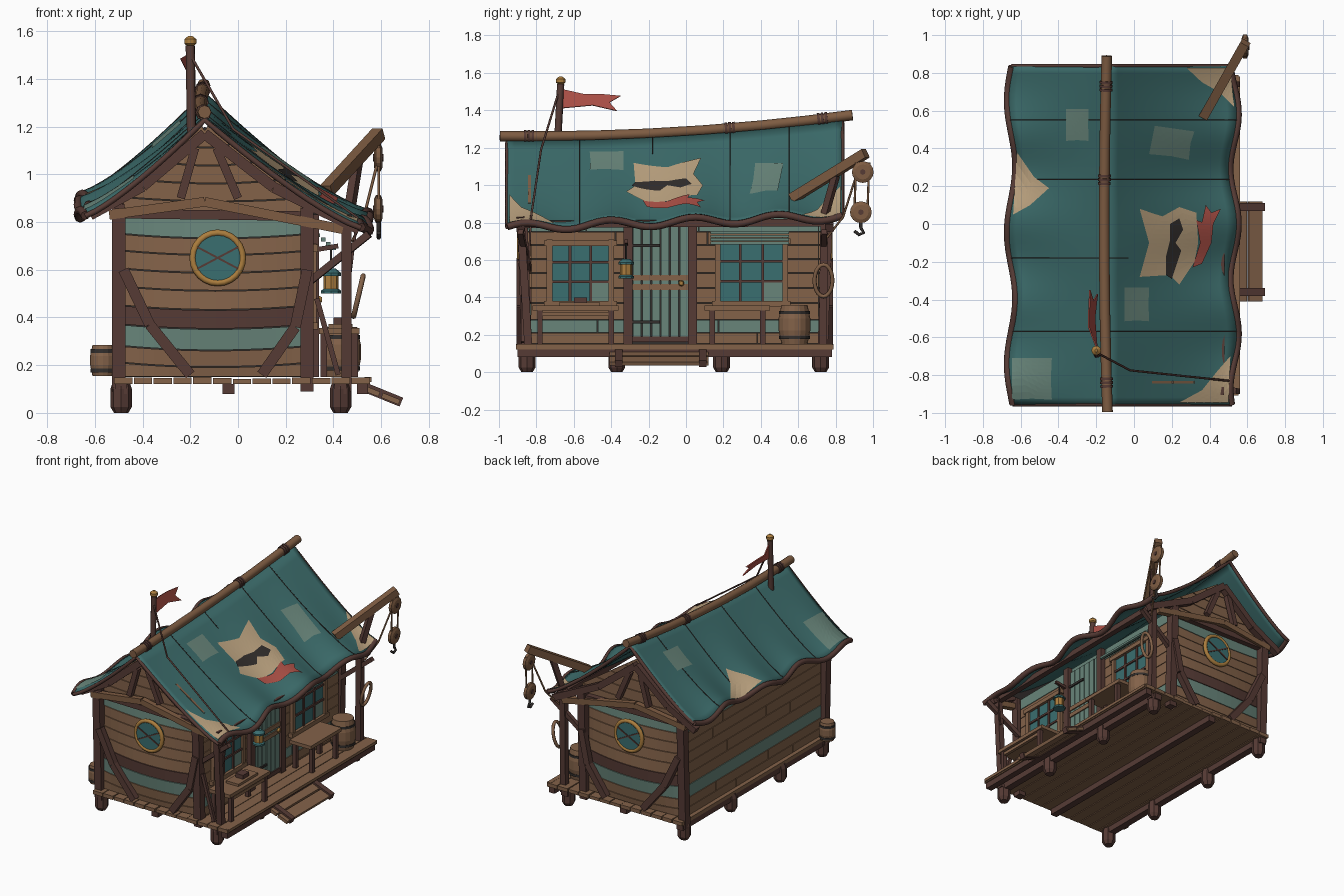
import bpy, bmesh, math, random
from mathutils import Vector as V

random.seed(4)
old = bpy.data.objects.get("Cube")
if old:
    bpy.data.objects.remove(old)


def material(name, *rgb):
    lin = [(c / 255 / 12.92 if c < 11 else ((c / 255 + .055) / 1.055) ** 2.4) for c in rgb] + [1]
    m = bpy.data.materials.new(name)
    m.use_nodes = True
    m.diffuse_color = lin
    m.node_tree.nodes["Principled BSDF"].inputs["Base Color"].default_value = lin
    return m


WOOD, DARK = material("plank wood", 131, 98, 73), material("dark timber", 86, 59, 53)
TEAL, GREEN = material("teal cloth", 60, 108, 107), material("faded green", 104, 133, 122)
TAN, RED = material("tan canvas", 188, 163, 128), material("red cloth", 172, 80, 70)
GLASS, GOLD = material("blue glass", 58, 110, 112), material("brass", 172, 126, 62)
BLACK, POLE = material("dark seam", 50, 46, 44), material("brown pole wood", 126, 92, 66)


def obj_from(name, bm, mat, smooth=False):
    bmesh.ops.recalc_face_normals(bm, faces=bm.faces)
    me = bpy.data.meshes.new(name)
    bm.to_mesh(me)
    bm.free()
    me.materials.append(mat)
    for p in me.polygons:
        p.use_smooth = smooth
    o = bpy.data.objects.new(name, me)
    bpy.context.collection.objects.link(o)
    return o


def box(name, x, y, z, mat):
    """Box from (low, high) pairs."""
    bm = bmesh.new()
    bmesh.ops.create_cube(bm, size=1)
    for v in bm.verts:
        v.co = [sum(r) / 2 + c * (r[1] - r[0]) for r, c in zip((x, y, z), v.co)]
    return obj_from(name, bm, mat)


def beam(name, a, b, mat, w=.05, d=None):
    """Square timber between two points."""
    a, b = V(a), V(b)
    bm = bmesh.new()
    bmesh.ops.create_cube(bm, size=1)
    for v in bm.verts:
        v.co = (v.co.x * w, v.co.y * (d or w), v.co.z * (b - a).length)
    o = obj_from(name, bm, mat)
    o.location, o.rotation_mode = (a + b) / 2, 'QUATERNION'
    o.rotation_quaternion = (b - a).to_track_quat('Z', 'Y')
    return o


def tube(name, pts, r, mat, closed=False):
    cu = bpy.data.curves.new(name, 'CURVE')
    cu.dimensions, cu.bevel_depth, cu.bevel_resolution, cu.use_fill_caps = '3D', r, 2, True
    s = cu.splines.new('POLY')
    s.points.add(len(pts) - 1)
    for p, q in zip(s.points, pts):
        p.co = (*q, 1)
    s.use_cyclic_u = closed
    cu.materials.append(mat)
    o = bpy.data.objects.new(name, cu)
    bpy.context.collection.objects.link(o)
    return o


def lathe(name, at, profile, mat, axis='Z', n=16):
    """Solid of revolution; profile holds (radius, height) pairs."""
    bm = bmesh.new()
    rings = [[bm.verts.new((r * math.cos(k * math.tau / n), r * math.sin(k * math.tau / n), h))
              for k in range(n)] for r, h in profile]
    for a, b in zip(rings, rings[1:]):
        for k in range(n):
            bm.faces.new((a[k], a[k - 1], b[k - 1], b[k]))
    bm.faces.new(rings[0])
    bm.faces.new(rings[-1])
    o = obj_from(name, bm, mat)
    o.location = at
    o.rotation_euler = {'Z': (0, 0, 0), 'X': (0, math.pi / 2, 0), 'Y': (math.pi / 2, 0, 0)}[axis]
    return o


# Sagging cloth roof, described by one height function
RIDGE, Y0, Y1 = -.14, -.955, .835


def eave_x(right, y):
    return .53 + .022 * math.cos(10.8 * y) if right else -.648 - .022 * math.cos(9 * y + .4)


def ridge_z(y):
    return 1.24 + .04 * (y + .8) ** 2


def roof_z(x, y):
    right = x > RIDGE
    t = min(1.05, (x - RIDGE) / (eave_x(right, y) - RIDGE))
    k = (y - Y0) / (Y1 - Y0)
    low = (.785 + .06 * k if right else .835 + .09 * k) + .022 * math.sin(14 * y + 1) * t
    return low + (ridge_z(y) - low) * max(0, 1 - t) ** 1.22


def on_roof(t, y, lift=0):
    x = RIDGE + abs(t) * (eave_x(t > 0, y) - RIDGE)
    return V((x, y, roof_z(x, y) + lift))


ts = [i / 12 for i in range(-12, 13)]
ys = [Y0 + (Y1 - Y0) * j / 48 for j in range(49)]
bm = bmesh.new()
grid = [[bm.verts.new(on_roof(t, y)) for y in ys] for t in ts]
for a, b in zip(grid, grid[1:]):
    for j in range(48):
        bm.faces.new((a[j], b[j], b[j + 1], a[j + 1]))
roof = obj_from("cloth_roof", bm, TEAL, True)
thick = roof.modifiers.new("thickness", 'SOLIDIFY')
thick.thickness, thick.offset = .02, -1
for side in (-1, 1):
    tube("eave_roll", [on_roof(side, y, -.012) for y in ys], .019, DARK)
for y in (Y0, Y1):
    tube("roof_end_hem", [on_roof(t, y, -.014) for t in ts], .012, DARK)
for y, end in ((-.57, 1), (-.18, .2), (.235, 1), (.55, 1)):
    tube("roof_seam", [on_roof(t, y) for t in ts if t <= end], .003, BLACK)


def patch(name, pts, mat, lift=.006):
    """Flat outline draped over the roof."""
    bm = bmesh.new()
    f = bm.faces.new([bm.verts.new((x, y, 0)) for x, y in pts])
    bmesh.ops.triangulate(bm, faces=[f])
    bmesh.ops.subdivide_edges(bm, edges=bm.edges[:], cuts=5, use_grid_fill=True)
    for v in bm.verts:
        v.co.z = roof_z(v.co.x, v.co.y) + lift
    return obj_from(name, bm, mat)


for x, y, w, h, skew in ((-.3, .525, .06, .085, 0), (.2, .43, .105, .075, .015), (.015, -.425, .065, .09, 0),
                         (-.54, -.82, .105, .11, 0)):
    patch("sewn_patch", [(x - w - skew, y - h + skew), (x, y - h * .95), (x + w - skew, y - h - skew), (x + w * .95, y),
                         (x + w + skew, y + h - skew), (x - w + skew, y + h + skew)], GREEN)
patch("left_canvas_patch", [(-.62, .38), (-.53, .25), (-.45, .19), (-.55, .1), (-.64, .05)], TAN)
patch("back_canvas_patch", [(.28, .825), (.51, .825), (.53, .62), (.45, .7), (.36, .75)], TAN)
patch("front_canvas_patch", [(.24, -.945), (.5, -.945), (.51, -.7), (.44, -.78), (.36, -.88)], TAN)
patch("ragged_canvas", [(.03, .08), (.15, .04), (.24, .09), (.33, .06), (.34, -.1), (.32, -.2),
                        (.24, -.32), (.19, -.27), (.03, -.28), (.08, -.1)], TAN)
patch("dark_band", [(.17, -.27), (.2, -.29), (.23, -.2), (.25, -.14), (.22, -.1), (.26, -.03), (.24, .03),
                    (.19, 0), (.19, -.09), (.17, -.17)], BLACK, .011)
patch("red_scarf", [(.31, -.23), (.36, -.21), (.41, -.1), (.42, 0), (.46, .08), (.41, .06), (.38, .1),
                    (.36, .01), (.33, .02), (.35, -.1)], RED, .011)


# Bowed ridge pole with rope wraps
def on_pole(y):
    return RIDGE - .018 * (1 - y * y), y, ridge_z(y) + .02


tube("ridge_pole", [on_pole(y) for y in (-.995, -.8, -.5, -.2, .1, .4, .65, .89)], .028, POLE)
for y in (-.84, .235, .73):
    for k in (-.02, 0, .02):
        tube("ridge_rope", [on_pole(y + k + s) for s in (-.007, .007)], .034, DARK)

# Floor, legs and steps
for i in range(13):
    x, drop = -.52 + i * .083, random.uniform(0, .008)
    box("floor_board", (x, x + .077), (-.91 + drop, .79 - drop), (.122, .15 - drop), WOOD)
for x in (-.49, -.04, .43):
    box("floor_joist", (x - .025, x + .025), (-.89, .77), (.08, .122), DARK)
box("porch_edge_board", (.53, .56), (-.9, .78), (.13, .15), WOOD)
box("porch_edge_joist", (.5, .545), (-.9, .78), (.08, .13), DARK)
for x in (-.49, .43):
    for y in (-.85, -.37, .19, .72):
        lathe("leg", (x, y, 0), [(.03, 0), (.045, .025), (.045, .1), (.035, .13)], DARK, n=8)
for x, z in ((.52, .107), (.604, .074)):
    beam("step", (x, -.145, z), (x + .073, -.145, z - .029), WOOD, .53, .022)
for y in (-.36, .09):
    beam("step_rail", (.53, y, .108), (.685, y, .045), DARK, .04)


# Plank walls over a dark core
LEFT, RIGHT, FRONT, BACK = -.48, .29, -.83, .71
COURSES = [(.15, WOOD), (.21, WOOD), (.28, GREEN), (.37, DARK), (.45, WOOD), (.53, WOOD),
           (.605, WOOD), (.68, WOOD), (.75, GREEN), (.83, WOOD)]
COURSES += [(.83 + .075 * k, WOOD) for k in range(1, 6)]
box("wall_core", (LEFT, RIGHT), (FRONT, BACK), (.15, .84), BLACK)


def span(z):
    if z < .84:
        return LEFT, RIGHT
    return max(LEFT, RIDGE - (1.21 - z) * 1.25), min(.4, RIDGE + (1.21 - z) * 1.5)


def bowed_plank(z0, z1, wall, out, mat):
    bm, rows = bmesh.new(), []
    for i in range(13):
        u, ring = i / 12, []
        bow = 1 - (2 * u - 1) ** 2
        for z, depth in ((z0, 0), (z1, 0), (z1, 1), (z0, 1)):
            a, b = span(z)
            y = wall + out * depth * (.015 + .04 * bow * max(0, 1 - abs(z - .42) / .42))
            ring.append(bm.verts.new((a + (b - a) * u, y, z - .018 * bow * (z > .2))))
        rows.append(ring)
    for p, q in zip(rows, rows[1:]):
        for k in range(4):
            bm.faces.new((p[k], p[k - 1], q[k - 1], q[k]))
    bm.faces.new(rows[0])
    bm.faces.new(rows[-1])
    obj_from("end_wall_plank", bm, mat)


for (z0, mat), (z1, _) in zip(COURSES, COURSES[1:]):
    for wall, out in ((FRONT, -1), (BACK, 1)):
        bowed_plank(z0 + .002, z1 - .002, wall, out, mat)
    if z0 < .82:
        for x, out, stripe in ((LEFT, -1, .28), (RIGHT, 1, .21)):
            paint = GREEN if z0 in (stripe, .75) else WOOD
            cuts = [FRONT] + sorted(random.uniform(k - .2, k + .2) for k in (-.35, .25)) + [BACK]
            for a, b in zip(cuts, cuts[1:]):
                box("side_plank", sorted((x, x + out * .015)), (a + .002, b - .002), (z0 + .002, z1 - .002), paint)

# Gable framing, mirrored front and back
for y, out in ((-.865, -1), (.745, 1)):
    core = [(LEFT, .83), (.38, .83), (.36, .86), (RIDGE, 1.2), (LEFT, .9)]
    bm = bmesh.new()
    bm.faces.new([bm.verts.new((x, y - out * .038, z)) for x, z in core])
    obj_from("gable_core", bm, BLACK)
    for x in (-.5, RIGHT):
        beam("corner_post", (x, y - out * .015, .09), (x, y + out * .012, .86), DARK, .055)
    yy = y + out * .02
    for path in (((-.48, .6), (-.37, .37), (-.2, .16)), ((.29, .6), (.24, .36), (.1, .16))):
        for a, b in zip(path, path[1:]):
            beam("wall_brace", (a[0], yy, a[1]), (b[0], yy, b[1]), DARK, .042, .045)
    for path in (((-.62, .83), (-.4, .95), (RIDGE, 1.17)), ((.51, .77), (.15, .945), (RIDGE, 1.17))):
        for a, b in zip(path, path[1:]):
            beam("rafter", (a[0], yy, a[1]), (b[0], yy, b[1]), DARK, .045)
    for x, foot in ((-.18, -.24), (-.09, .0)):
        beam("gable_strut", (x, yy, 1.11), (foot, yy, .9), DARK, .035)
    for a, b in (((-.54, .83), (RIDGE, .885)), ((RIDGE, .885), (.44, .77))):
        beam("tie_beam", (a[0], yy, a[1]), (b[0], yy, b[1]), POLE, .04, .04)
    beam("lower_tie", (LEFT, y, .835), (RIGHT, y, .825), DARK, .04)
    # Round window
    c = V((-.085, y + out * .012, .65))
    lathe("round_glass", c, [(.1, -.02), (.1, .02)], GLASS, 'Y', 24)
    tube("round_frame", [c + V((.105 * math.cos(k * math.pi / 12), out * .012, .105 * math.sin(k * math.pi / 12)))
                         for k in range(24)], .014, GOLD, True)
    for s in (-1, 1):
        beam("round_bar", c + V((-.085, out * .022, -.045 * s)), c + V((.085, out * .022, .045 * s)), DARK, .008)

# Porch posts, beam and brackets
for y, top in ((-.84, -.885), (.73, .74)):
    beam("porch_post", (.455, y, .09), (.455, top, .83), DARK, .042)
    beam("porch_bracket", (.3, y, .55), (.55, top, .75), DARK, .03)
beam("porch_beam", (.46, -.88, .79), (.46, .78, .8), DARK, .04)
beam("left_beam", (-.5, -.88, .85), (-.5, .78, .87), DARK, .05)
beam("leaning_stick", (.33, -.87, .48), (.42, -.87, .16), DARK, .022)

# Door in two leaves
for y in (-.31, .035):
    beam("door_post", (.315, y, .15), (.315, y, .83), DARK, .05)
box("door_back", (.3, .31), (-.29, .02), (.15, .8), BLACK)
for k in range(6):
    y = -.283 + k * .05
    box("door_plank", (.305, .322), (y, y + .043), (.16, .79), GREEN)
for z, mat in ((.16, DARK), (.44, WOOD), (.49, WOOD)):
    box("door_rail", (.32, .33), (-.285, .015), (z, z + .03), mat)
for z in (.26, .67):
    box("door_hinge", (.322, .332), (-.285, -.14), (z, z + .016), BLACK)
lathe("door_knob", (.33, -.025, .475), [(.008, 0), (.016, .01), (.01, .022)], GOLD, 'X', 10)

# Side windows
for a, b, top in ((-.73, -.4, .69), (.17, .53, .7)):
    box("window_glass", (.3, .315), (a, b), (.38, top), GLASS)
    box("window_clear_pane", (.3, .317), (b - (b - a) / 3, b), (.38, .49), GREEN)
    for y in (a, b):
        beam("window_side", (.315, y, .35), (.315, y, top + .02), WOOD, .03)
    for z in (.365, top):
        beam("window_rail", (.32, a - .03, z), (.32, b + .03, z), WOOD, .03)
    for k in (1, 2):
        y, z = a + (b - a) * k / 3, .38 + (top - .38) * k / 3
        beam("window_bar", (.318, y, .38), (.318, y, top), DARK, .014)
        beam("window_bar", (.318, a, z), (.318, b, z), DARK, .014)
for k in range(4):
    x = .335 + k * .022
    beam("awning_slat", (x, .13, .745 - k * .018), (x, .55, .745 - k * .018), GREEN, .018, .015)

# Benches and barrels
for a, b, n in ((-.82, -.36, "workbench"), (.1, .45, "small_bench")):
    box(n + "_top", (.34, .51), (a, b), (.33, .355), WOOD)
    for x in (.36, .49):
        for y in (a + .04, b - .04):
            beam(n + "_leg", (x, y, .15), (x, y, .33), DARK, .028)
beam("workbench_stretcher", (.49, -.78, .31), (.49, -.4, .31), WOOD, .022)
box("tool_block", (.4, .46), (-.6, -.53), (.355, .4), DARK)
box("tool_tray", (.38, .48), (-.68, -.46), (.355, .372), WOOD)
for x, y, z, r, h in ((.43, .58, .15, .085, .21), (-.565, -.8, .155, .055, .13)):
    lathe("barrel", (x, y, z), [(r * .82, 0), (r, h * .35), (r, h * .65), (r * .82, h)], WOOD)
    for k in (.17, .8):
        lathe("barrel_hoop", (x, y, z + h * k), [(r * .97, -.008), (r * .97, .008)], BLACK)

# Lantern and rope ring
beam("lantern_arm", (.3, -.32, .68), (.42, -.32, .7), DARK, .02)
tube("lantern_cord", [(.39, -.32, .7), (.39, -.32, .6)], .005, BLACK)
lathe("lantern_lamp", (.39, -.32, .51), [(.032, 0), (.032, .07)], GOLD, n=8)
for z in (.5, .575):
    lathe("lantern_cap", (.39, -.32, z), [(.042, 0), (.042, .012), (.02, .03)], GLASS, n=8)
tube("rope_ring", [(.505 + .02 * math.sin(k * math.pi / 10), .735 + .048 * math.cos(k * math.pi / 10),
                    .49 + .085 * math.sin(k * math.pi / 10)) for k in range(20)], .011, WOOD, True)

# Crane with pulleys and hook
beam("crane_arm", (.37, .57, .93), (.59, .96, 1.17), POLE, .05, .05)
beam("crane_stay", (.46, .73, .8), (.5, .8, 1.05), DARK, .035)
for y, z in ((.945, 1.07), (.935, .855)):
    lathe("pulley", (.57, y, z), [(.04, 0), (.058, .008), (.058, .028), (.04, .036)], POLE, 'X')
    lathe("pulley_pin", (.565, y, z), [(.015, 0), (.015, .046)], DARK, 'X', 8)
for s in (-.035, .035):
    tube("hoist_rope", [(.59, .945 + s, 1.12), (.59, .935 + s, .86)], .006, POLE)
tube("haul_rope", [(.585, .91, 1.05), (.53, .84, .83), (.48, .755, .72)], .006, POLE)
tube("hook", [(.59, .935, .81), (.59, .935, .77), (.59, .95, .745), (.59, .925, .735), (.59, .9, .755)], .009, BLACK)

# Flagpole, flag and guy rope
tube("flagpole", [(-.195, -.69, 1.16), (-.2, -.67, 1.54)], .02, DARK)
lathe("pole_ball", (-.2, -.67, 1.535), [(.008, 0), (.025, .013), (.025, .032), (.008, .046)], GOLD, n=12)
flag = [(-.66, 1.51), (-.55, 1.485), (-.46, 1.485), (-.35, 1.475), (-.41, 1.44), (-.37, 1.395), (-.5, 1.425), (-.66, 1.41)]
bm = bmesh.new()
bm.faces.new([bm.verts.new((-.2 - (z - 1.4) * .5 * (y > -.6), y, z)) for y, z in flag])
banner = obj_from("flag", bm, RED)
banner.modifiers.new("thickness", 'SOLIDIFY').thickness = .008
tube("guy_rope", [(-.2, -.68, 1.5), (-.02, -.775, 1.19), (.5, -.83, .82), (.47, -.84, .58)], .006, DARK)
